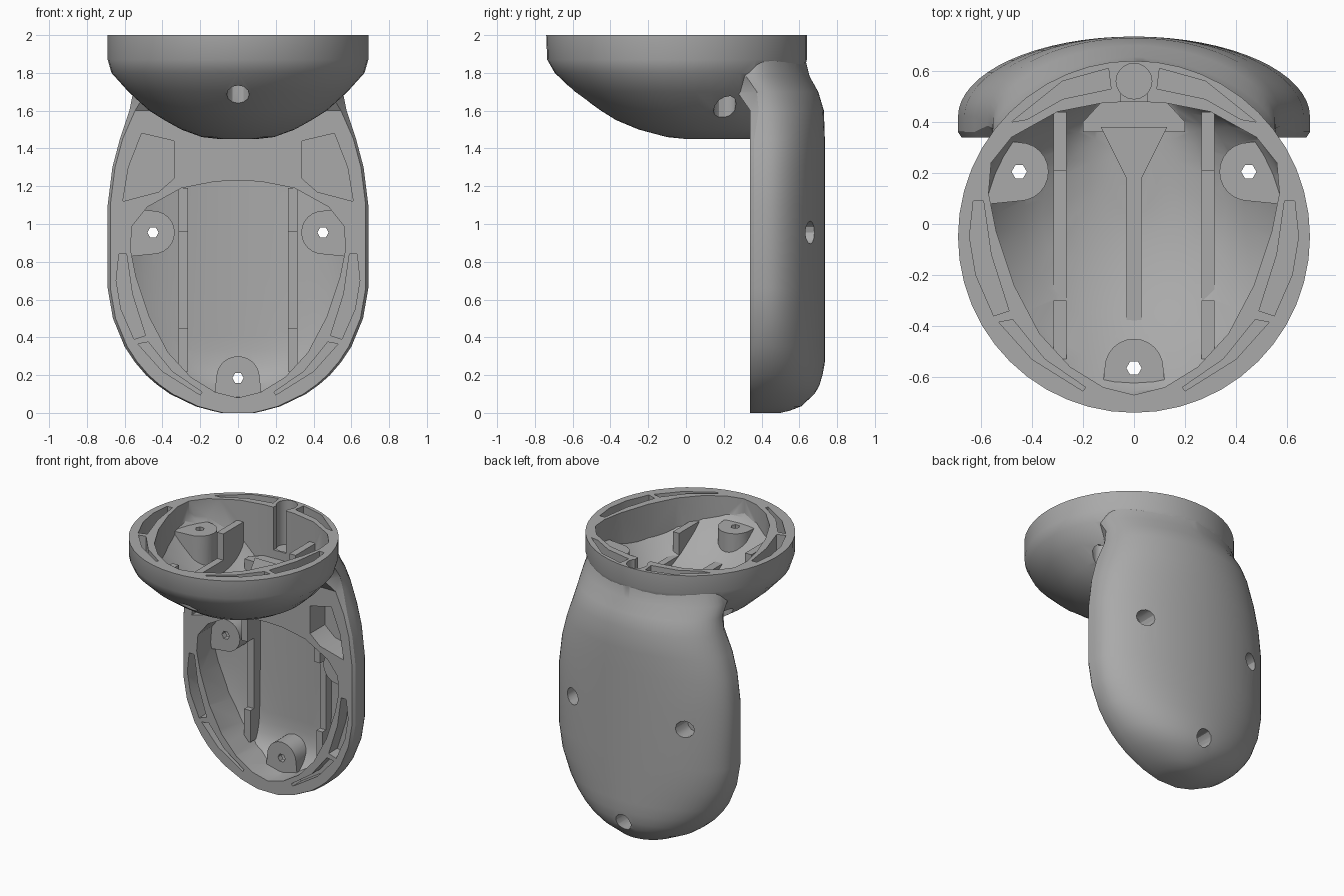
import bpy, bmesh, math

cube = bpy.data.objects.get("Cube")
if cube:
    bpy.data.objects.remove(cube, do_unlink=True)

grey = bpy.data.materials.new("plain_grey")
grey.use_nodes = True
grey.diffuse_color = (0.4, 0.4, 0.4, 1)
grey.node_tree.nodes["Principled BSDF"].inputs["Base Color"].default_value = (0.4, 0.4, 0.4, 1)


def loft(name, rings):
    """Closed solid through rings of equal point count."""
    bm = bmesh.new()
    loops = [[bm.verts.new(p) for p in ring] for ring in rings]
    n = len(loops[0])
    for low, high in zip(loops, loops[1:]):
        for i in range(n):
            j = (i + 1) % n
            bm.faces.new((low[i], low[j], high[j], high[i]))
    bm.faces.new(loops[0])
    bm.faces.new(loops[-1])
    bmesh.ops.recalc_face_normals(bm, faces=bm.faces)
    mesh = bpy.data.meshes.new(name)
    bm.to_mesh(mesh)
    bm.free()
    mesh.materials.append(grey)
    obj = bpy.data.objects.new(name, mesh)
    bpy.context.collection.objects.link(obj)
    return obj


def boolean(target, tool, operation):
    """Apply a boolean and discard the tool."""
    mod = target.modifiers.new("cut", "BOOLEAN")
    mod.operation, mod.object, mod.solver = operation, tool, "EXACT"
    bpy.context.view_layer.update()
    graph = bpy.context.evaluated_depsgraph_get()
    mesh = bpy.data.meshes.new_from_object(target.evaluated_get(graph))
    target.modifiers.clear()
    target.data = mesh
    bpy.data.objects.remove(tool, do_unlink=True)


# Both shells share one local layout: u across, v along, d down into the opening
def in_bowl(u, v, d):
    return (u, v, 2 - d)


def in_panel(u, v, d):
    return (u, 0.34 + d, v + 0.75)


def prism(place, points, d0, d1):
    return loft("cutter", [[place(u, v, d) for u, v in points] for d in (d0, d1)])


def disc(u, v, r, n=20):
    return [(u + r * math.cos(2 * math.pi * i / n), v + r * math.sin(2 * math.pi * i / n))
            for i in range(n)]


def rounded_tab(u, v, r, facing):
    """Half disc looking inward, with straight sides running back into the wall."""
    c, s = math.cos(math.radians(facing)), math.sin(math.radians(facing))
    outline = [(r * math.cos(t * math.pi / 12), r * math.sin(t * math.pi / 12)) for t in range(-6, 7)]
    outline += [(-0.2, r + 0.02), (-0.2, -r - 0.02)]
    return [(u + a * c - b * s, v + a * s + b * c) for a, b in outline]


def rect(u0, u1, v0, v1):
    return [(u0, v0), (u1, v0), (u1, v1), (u0, v1)]


def flip(points, side):
    return [(u * side, v) for u, v in points]


def mirrored(half):
    return half + [(-u, v) for u, v in reversed(half) if u > 0]


def arc(x, y, p):
    """Superellipse coordinate helper."""
    return math.copysign(abs(x) ** (2 / p), x) * y


# Bowl: height, half width, front edge, centre line, back edge
BOWL = [(1.45, 0.1, 0.0, 0.2, 0.5), (1.46, 0.19, -0.1, 0.15, 0.55), (1.5, 0.3, -0.25, 0.08, 0.58),
        (1.55, 0.39, -0.37, 0.03, 0.58), (1.6, 0.47, -0.45, 0, 0.58), (1.7, 0.58, -0.59, -0.03, 0.59),
        (1.8, 0.67, -0.695, -0.05, 0.62), (1.87, 0.69, -0.735, -0.05, 0.64), (2, 0.69, -0.74, -0.05, 0.64)]


def bowl_shape(name, lift=0, scale=1, inset=0):
    rings = []
    for z, a, front, mid, back in BOWL:
        ring = []
        for i in range(48):
            t = 2 * math.pi * i / 48
            s = math.sin(t)
            reach = back - inset - mid if s > 0 else mid - front - inset
            ring.append((a * scale * math.cos(t), mid + reach * s, z + lift))
        rings.append(ring)
    return loft(name, rings)


# Upright panel: height, half width, front edge, corner, side end, back edge, roundness
FRONT, EDGE, SIDE, BACK = 0.34, 0.014, 0.42, 0.735
PANEL = [(0, 0.09, FRONT, EDGE, 0.38, 0.5, 2), (0.012, 0.14, FRONT, EDGE, 0.39, 0.55, 2),
         (0.035, 0.225, FRONT, EDGE, 0.4, 0.61, 2), (0.1, 0.36, FRONT, EDGE, 0.41, 0.68, 2),
         (0.15, 0.43, FRONT, EDGE, SIDE, 0.71, 2), (0.2, 0.487, FRONT, EDGE, SIDE, 0.725, 2),
         (0.27, 0.547, FRONT, EDGE, SIDE, BACK, 2), (0.35, 0.6, FRONT, EDGE, SIDE, BACK, 2),
         (0.5, 0.662, FRONT, EDGE, SIDE, BACK, 2), (0.66, 0.69, FRONT, EDGE, SIDE, BACK, 2),
         (1.1, 0.69, FRONT, EDGE, SIDE, BACK, 2), (1.3, 0.665, FRONT, EDGE, SIDE, BACK, 2),
         (1.45, 0.625, FRONT, EDGE, SIDE, BACK, 2), (1.6, 0.575, FRONT, 0.03, 0.41, 0.73, 2),
         (1.7, 0.555, 0.27, 0.07, 0.4, 0.7, 1.85), (1.78, 0.555, 0.2, 0.08, 0.36, 0.655, 1.7),
         (1.92, 0.51, 0.18, 0.08, 0.36, 0.62, 1.55)]


def panel_shape(name, lift=0, scale=1, inset=0, ahead=0):
    rings = []
    for z, w, front, corner, side, back, p in PANEL:
        half = w * scale
        front -= ahead
        ring = [(half - corner, front, z + lift), (half, front + 1.5 * corner, z + lift)]
        for i in range(33):
            t = math.pi * i / 32
            ring.append((arc(math.cos(t), half, p),
                         side + arc(math.sin(t), back - inset - side, p), z + lift))
        ring += [(-half, front + 1.5 * corner, z + lift), (corner - half, front, z + lift)]
        rings.append(ring)
    return loft(name, rings)


# Outer body
housing = bowl_shape("housing")
boolean(housing, panel_shape("panel"), "UNION")

EGG = mirrored([(0, -0.67), (0.12, -0.64), (0.25, -0.56), (0.37, -0.43), (0.47, -0.24), (0.54, -0.03),
                (0.57, 0.12), (0.56, 0.24), (0.48, 0.34), (0.3, 0.44), (0.12, 0.475), (0, 0.48)])
# Screw bosses: position, radius, inward direction
BOSSES = [(-0.45, 0.205, 0.115, 0), (0.45, 0.205, 0.115, 180), (0, -0.565, 0.115, 90)]
SIDE_SLOT = [(0.63, 0.09), (0.59, 0.09), (0.56, -0.12), (0.49, -0.34), (0.55, -0.36), (0.62, -0.2), (0.645, -0.05)]
LOW_SLOT = [(0.53, -0.385), (0.475, -0.375), (0.35, -0.53), (0.19, -0.64), (0.2, -0.655), (0.4, -0.53)]
BACK_SLOT = [(0.09, 0.53), (0.1, 0.61), (0.28, 0.56), (0.48, 0.4), (0.42, 0.41), (0.28, 0.49)]
CORNER_SLOT = [(0.51, 0.73), (0.34, 0.69), (0.34, 0.49), (0.42, 0.42), (0.61, 0.37), (0.58, 0.55)]


def hollow(place, cavity, rib_depth, slots, deep, extra_ribs=()):
    # Rim pockets
    for points, d in slots:
        for s in (-1, 1):
            boolean(housing, prism(place, flip(points, s), -0.03, d), "DIFFERENCE")
    # Cavity, leaving bosses and ribs standing inside it
    boolean(cavity, prism(place, EGG, -0.05, 0.8), "INTERSECT")
    standing = [(rounded_tab(*boss), 0.16) for boss in BOSSES]
    for s in (-1, 1):
        for v0, v1, d in ((-0.52, 0.43, rib_depth), (-0.53, -0.3, 0.18), (0.21, 0.44, 0.15)):
            standing.append((flip(rect(0.265, 0.315, v0, v1), s), d))
    for points, d in standing + list(extra_ribs):
        boolean(cavity, prism(place, points, d, 0.9), "DIFFERENCE")
    boolean(housing, cavity, "DIFFERENCE")
    # Screw holes with wider outer sockets
    for u, v, r, facing in BOSSES:
        boolean(housing, prism(place, disc(u, v, 0.03, 6), 0.05, deep), "DIFFERENCE")
        boolean(housing, prism(place, disc(u, v, 0.06, 12), deep * 0.4, deep + 0.01), "DIFFERENCE")


# Bowl interior with a flared middle rib and a low back shelf
middle_rib = mirrored([(0.03, -0.46), (0.03, 0.18), (0.13, 0.38)])
back_shelf = mirrored([(0.2, 0.36), (0.2, 0.4), (0.09, 0.52)])
hollow(in_bowl, bowl_shape("bowl_cavity", 0.07, 0.92, 0.04), 0.34,
       [(SIDE_SLOT, 0.12), (LOW_SLOT, 0.12), (BACK_SLOT, 0.15)], 0.66,
       [(middle_rib, 0.35), (back_shelf, 0.37)])
# Keyhole channel open to the bowl
boolean(housing, prism(in_bowl, disc(0, 0.56, 0.07), -0.05, 0.32), "DIFFERENCE")
boolean(housing, prism(in_bowl, rect(-0.05, 0.05, 0.45, 0.56), -0.04, 0.31), "DIFFERENCE")

# Panel interior
hollow(in_panel, panel_shape("panel_cavity", 0.06, 0.93, 0.08, 0.14), 0.22,
       [(SIDE_SLOT, 0.1), (LOW_SLOT, 0.1), (CORNER_SLOT, 0.17)], 0.5)

# Soft shading with crisp edges
bpy.ops.object.select_all(action="DESELECT")
housing.select_set(True)
bpy.context.view_layer.objects.active = housing
bpy.ops.object.shade_smooth_by_angle(angle=math.radians(30))
